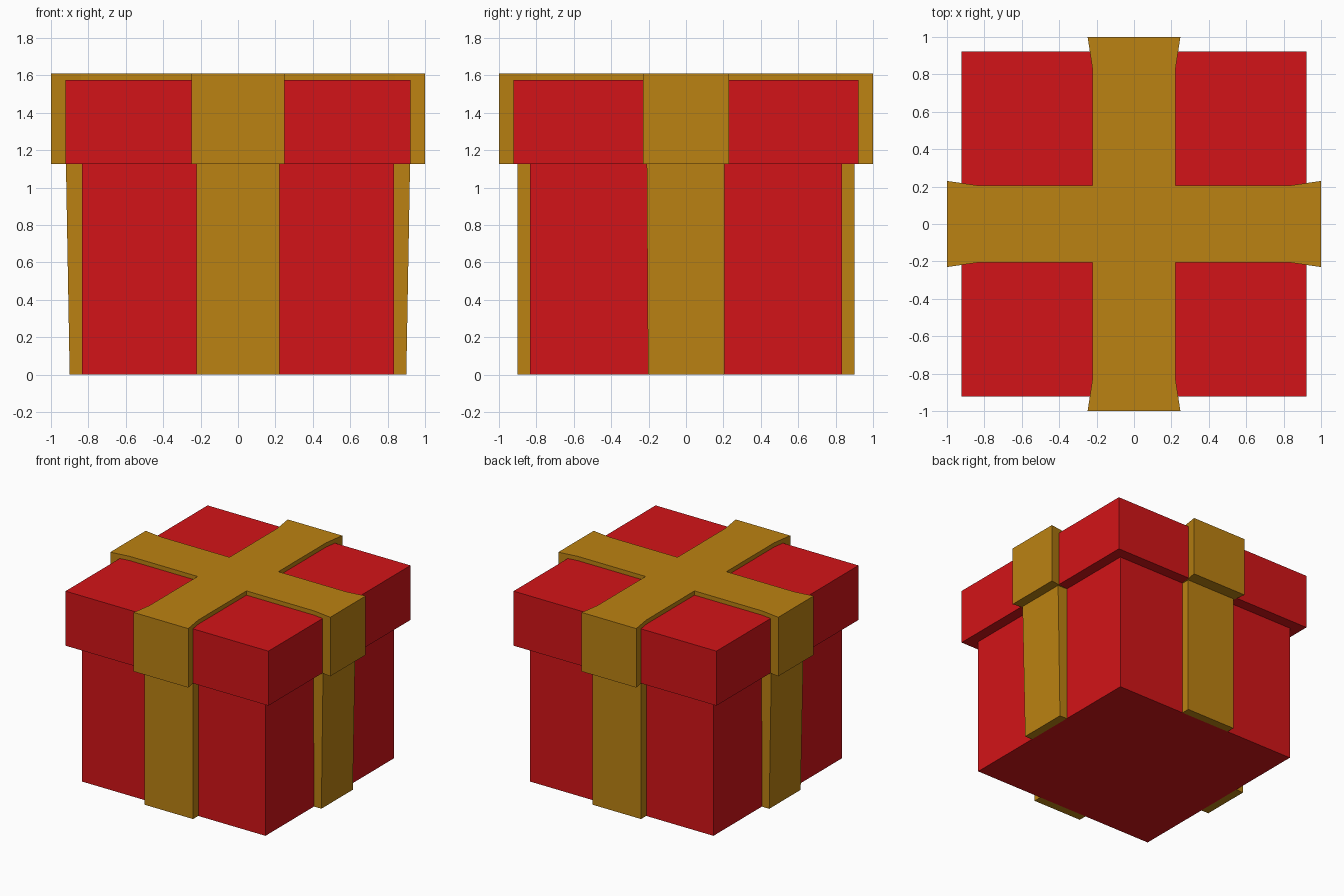
import bpy
import bmesh

if "Cube" in bpy.data.objects:
    bpy.data.objects.remove(bpy.data.objects["Cube"])


def material(name, rgb):
    m = bpy.data.materials.new(name)
    m.diffuse_color = (*rgb, 1)
    m.use_nodes = True
    m.node_tree.nodes["Principled BSDF"].inputs["Base Color"].default_value = m.diffuse_color
    return m


RED = material("red paper", (0.65, 0.007, 0.009))
GOLD = material("gold ribbon", (0.50, 0.223, 0.006))


def loft(name, lower, upper, z0, z1, mat):
    """Solid between two matching plan outlines at heights z0 and z1."""
    bm = bmesh.new()
    a = [bm.verts.new((x, y, z0)) for x, y in lower]
    b = [bm.verts.new((x, y, z1)) for x, y in upper]
    n = len(a)
    bm.faces.new(a[::-1])
    bm.faces.new(b)
    for i in range(n):
        j = (i + 1) % n
        bm.faces.new((a[i], a[j], b[j], b[i]))
    bmesh.ops.recalc_face_normals(bm, faces=bm.faces)
    mesh = bpy.data.meshes.new(name)
    bm.to_mesh(mesh)
    bm.free()
    mesh.materials.append(mat)
    ob = bpy.data.objects.new(name, mesh)
    bpy.context.collection.objects.link(ob)
    return ob


def rect(x0, x1, y0, y1):
    return [(x0, y0), (x1, y0), (x1, y1), (x0, y1)]


def square(h):
    return rect(-h, h, -h, h)


# Box body and overhanging lid
loft("box_body", square(0.833), square(0.833), 0, 1.127, RED)
loft("lid", square(0.922), square(0.922), 1.127, 1.575, RED)

# Ribbon strips down the body; those on the x sides lean outwards slightly
for s, side in ((-1, "left"), (1, "right")):
    low = [(s * x, y) for x, y in rect(0.833, 0.90, -0.203, 0.205)]
    top = [(s * x, y) for x, y in rect(0.833, 0.92, -0.21, 0.207)]
    loft(f"{side}_body_ribbon", low, top, 0, 1.127, GOLD)
for s, side in ((-1, "front"), (1, "back")):
    strip = [(x, s * y) for x, y in rect(-0.222, 0.222, 0.833, 0.90)]
    loft(f"{side}_body_ribbon", strip, strip, 0, 1.127, GOLD)

# Crossed ribbon over the lid, each arm flaring towards its end
WX, WY = 0.222, 0.207
quarter = [(1, 0.23), (0.84, WY), (WX, WY), (WX, 0.83), (0.248, 1)]
cross = []
for sx, sy in ((1, 1), (-1, 1), (-1, -1), (1, -1)):
    pts = [(sx * x, sy * y) for x, y in quarter]
    cross += pts if sx * sy > 0 else pts[::-1]
loft("lid_ribbon", cross, cross, 1.125, 1.61, GOLD)
